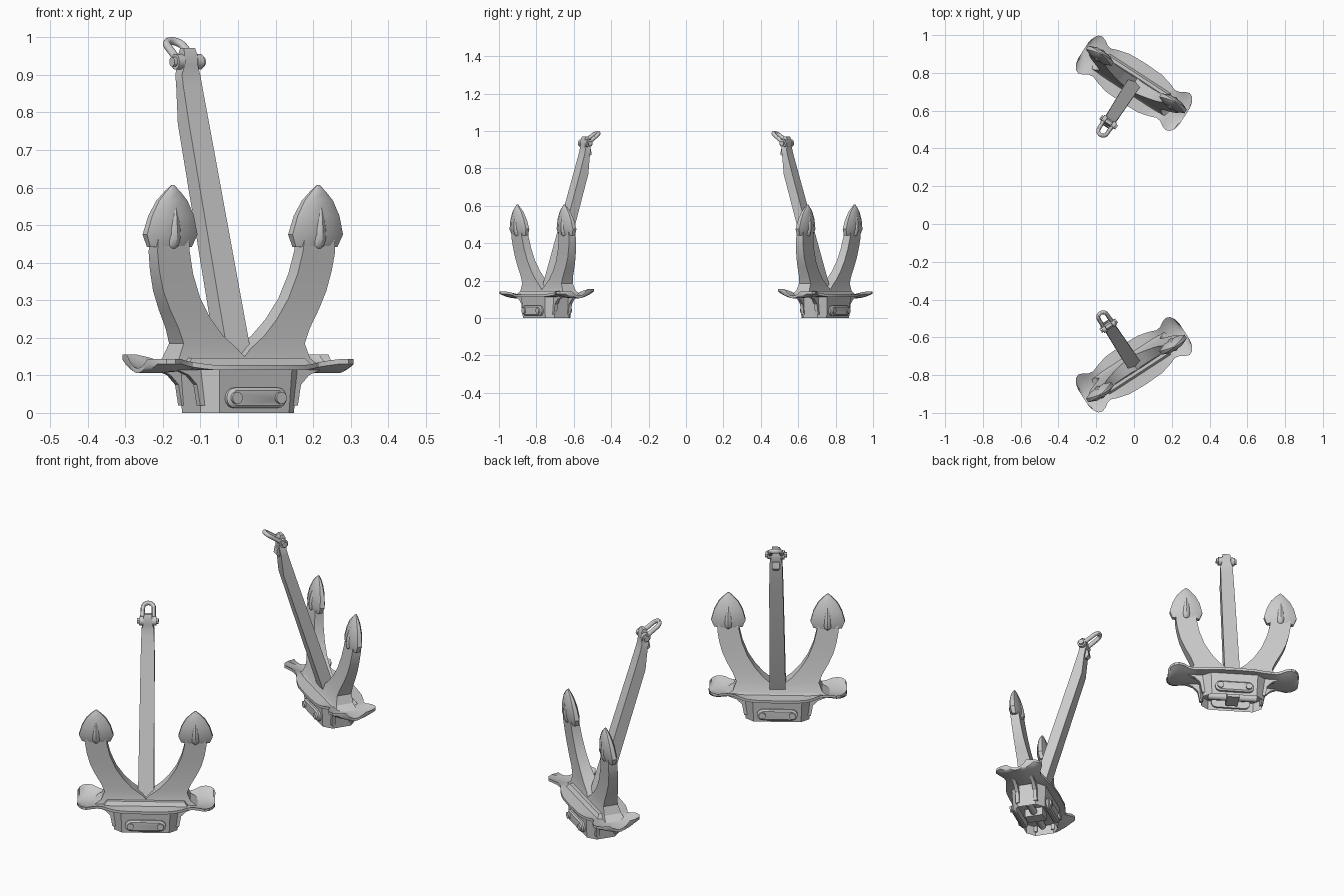
import bpy, bmesh, math
from mathutils import Matrix, Vector

if "Cube" in bpy.data.objects:
    bpy.data.objects.remove(bpy.data.objects["Cube"])

# Local frame of one anchor: u = width, v = lean of the shank, z = up.
PLACE = Matrix.Translation((0, -0.745, 0)) @ Matrix.Rotation(math.radians(33), 4, 'Z')


def finish(bm, name):
    """Place the part, mirror it to the second anchor, shade it."""
    bmesh.ops.transform(bm, matrix=PLACE, verts=bm.verts)
    bmesh.ops.recalc_face_normals(bm, faces=bm.faces)
    me = bpy.data.meshes.new(name)
    bm.to_mesh(me)
    bm.free()
    ob = bpy.data.objects.new(name, me)
    bpy.context.collection.objects.link(ob)
    m = ob.modifiers.new("second_anchor", 'MIRROR')
    m.use_axis = (False, True, False)
    m.use_mirror_merge = False
    bpy.ops.object.select_all(action='DESELECT')
    ob.select_set(True)
    bpy.context.view_layer.objects.active = ob
    bpy.ops.object.shade_smooth_by_angle(angle=math.radians(30))
    return ob


def loft(bm, rings):
    """Join rings of equal point count with quads and cap both ends."""
    vs = [[bm.verts.new(p) for p in r] for r in rings]
    n = len(vs[0])
    for a, b in zip(vs, vs[1:]):
        for i in range(n):
            bm.faces.new((a[i], a[(i + 1) % n], b[(i + 1) % n], b[i]))
    return bm.faces.new(vs[0]), bm.faces.new(vs[-1])


def tube(bm, pts, r, normal, seg=14):
    """Round bar along a path lying in the plane with the given normal."""
    pts, n, rings = [Vector(p) for p in pts], Vector(normal).normalized(), []
    for i, p in enumerate(pts):
        t = (pts[min(i + 1, len(pts) - 1)] - pts[max(i - 1, 0)]).normalized()
        b = t.cross(n)
        rings.append([p + r * (math.cos(k * math.tau / seg) * n + math.sin(k * math.tau / seg) * b)
                      for k in range(seg)])
    loft(bm, rings)


def rect(u0, u1, v0, v1, z):
    return [(u0, v0, z), (u1, v0, z), (u1, v1, z), (u0, v1, z)]


def interp(table, x):
    for (a, p), (b, q) in zip(table, table[1:]):
        if x <= b:
            return p + (q - p) * (x - a) / (b - a)
    return table[-1][1]


# Crown box: octagonal block with a pocket underneath
def octagon(a, a2, b, b2, z):
    return [(a, -b2, z), (a, b2, z), (a2, b, z), (-a2, b, z),
            (-a, b2, z), (-a, -b2, z), (-a2, -b, z), (a2, -b, z)]


bm = bmesh.new()
bottom, _ = loft(bm, [octagon(.148, .11, .08, .045, .0), octagon(.158, .115, .087, .05, .118)])
bmesh.ops.inset_region(bm, faces=[bottom], thickness=.038)
pocket = bmesh.ops.extrude_face_region(bm, geom=[bottom])
bmesh.ops.translate(bm, vec=(0, 0, .05), verts=[e for e in pocket['geom'] if isinstance(e, bmesh.types.BMVert)])
bmesh.ops.delete(bm, geom=[bottom], context='FACES')
finish(bm, "crown_box")

# Crown pin and shank heel seen in the pocket
bm = bmesh.new()
tube(bm, [(-.12, 0, .03), (.12, 0, .03)], .017, (0, 1, 0))
loft(bm, [rect(-.03, .03, -.045, .045, .008), rect(-.03, .03, -.045, .045, .06)])
finish(bm, "crown_pin")

# Pill-shaped cover plates with bolt heads on both box sides
bm = bmesh.new()


def stadium(half, r, v):
    pts = []
    for side in (1, -1):
        for k in range(9):
            a = -math.pi / 2 + k * math.pi / 8
            pts.append((side * (half + r * math.cos(a)), v, .04 + side * r * math.sin(a)))
    return pts


for s in (1, -1):
    loft(bm, [stadium(.068, .027, s * .07), stadium(.068, .027, s * .092), stadium(.064, .02, s * .098)])
    for u in (-.07, .07):
        tube(bm, [(u, s * .08, .04), (u, s * .106, .04)], .016, (1, 0, 0))
finish(bm, "cover_plates")

# Tripping plate: bone-shaped outline with curled lobes
WIDTH = [(0, .122), (.1, .118), (.16, .104), (.2, .088), (.225, .092), (.25, .108),
         (.275, .117), (.297, .108), (.312, .085), (.32, .05)]
half_us = [0, .05, .1, .14, .17, .2, .225, .25, .275, .297, .312, .32]
us = [-u for u in half_us[:0:-1]] + half_us
NV = 10
bm = bmesh.new()
layers = []
for dz in (0, -.013):
    grid = []
    for u in us:
        lobe = max(0, min(1, (abs(u) - .15) / .1))
        row = []
        for j in range(NV + 1):
            f = 2 * j / NV - 1
            curl = (.036 if f > 0 else .024) * f * f - .008
            row.append(bm.verts.new((u, f * interp(WIDTH, abs(u)), .127 + lobe * curl + dz)))
        grid.append(row)
    for a, b in zip(grid, grid[1:]):
        for j in range(NV):
            bm.faces.new((a[j], a[j + 1], b[j + 1], b[j]))
    layers.append(grid)
rims = [[r[0] for r in g] + g[-1][1:] + [r[-1] for r in g[-2::-1]] + g[0][-2:0:-1] for g in layers]
for i in range(len(rims[0])):
    k = (i + 1) % len(rims[0])
    bm.faces.new((rims[0][i], rims[0][k], rims[1][k], rims[1][i]))
finish(bm, "tripping_plate")

# Ribs under the plate ends
bm = bmesh.new()
for s in (1, -1):
    for v in (-.045, .045):
        prof = [(.14, .02), (.155, .02), (.165, .075), (.19, .1), (.235, .118), (.14, .118)]
        loft(bm, [[(s * u, v + d, z) for u, z in prof] for d in (-.009, .009)])
finish(bm, "plate_ribs")

# Raised base between the arms
bm = bmesh.new()
loft(bm, [rect(-.2, .2, -.065, .065, .12), rect(-.18, .18, -.05, .05, .146)])
finish(bm, "arm_base")

# Curved arms: (outer u, z, inner u, z, half thickness)
ARM = [(.24, .122, .0, .122, .05), (.208, .145, .0, .15, .042), (.192, .185, .02, .17, .036),
       (.208, .225, .065, .205, .032), (.236, .275, .105, .25, .028), (.259, .325, .14, .305, .025),
       (.274, .38, .166, .37, .023), (.282, .43, .18, .43, .022), (.28, .48, .185, .48, .02)]


def lean(z):
    return .012 - .1 * (z - .12)


bm = bmesh.new()
for s in (1, -1):
    loft(bm, [[(s * a, lean(az) - t, az), (s * b, lean(bz) - t, bz),
               (s * b, lean(bz) + t, bz), (s * a, lean(az) + t, az)] for a, az, b, bz, t in ARM])
finish(bm, "fluke_arms")

# Pointed fluke heads: (z, half width, half thickness), six-sided section
HEAD = [(.442, .066, .021), (.475, .08, .028), (.525, .066, .025), (.565, .045, .018),
        (.59, .022, .011), (.607, .003, .004)]
bm = bmesh.new()
for s in (1, -1):
    rings = []
    for z, w, t in HEAD:
        ring = [(-w, -.4 * t), (-.5 * w, -t), (.5 * w, -t), (w, -.4 * t),
                (w, .4 * t), (.5 * w, t), (-.5 * w, t), (-w, .4 * t)]
        rings.append([(s * .231 + u, lean(z) + v, z) for u, v in ring])
    loft(bm, rings)
finish(bm, "fluke_heads")

# Teardrop bosses on both fluke faces
BOSS = [(.438, .012), (.445, .02), (.465, .025), (.49, .024), (.52, .018), (.545, .01), (.56, .003)]
bm = bmesh.new()
for s in (1, -1):
    loft(bm, [[(s * .231 + w * math.cos(k * math.tau / 16),
                lean(z) + (.014 + w * .85) * math.sin(k * math.tau / 16), z) for k in range(16)]
              for z, w in BOSS])
finish(bm, "fluke_bosses")

# Leaning shank: (z, half width, rear v, front v)
SHANK = [(.1, .038, -.026, .034), (.77, .032, .19, .245), (.87, .03, .221, .256),
         (.9, .029, .229, .262), (.925, .021, .229, .265), (.955, .02, .23, .262), (.972, .018, .238, .254)]
bm = bmesh.new()
loft(bm, [rect(-w, w, a, b, z) for z, w, a, b in SHANK])
finish(bm, "shank")

# Shackle: U-shaped bow, ears, cross pin
bm = bmesh.new()
d = Vector((0, .82, .57))
pin = Vector((0, .246, .935))
U = Vector((1, 0, 0))
path = [pin - U * .028, pin - U * .026 + d * .035]
path += [pin + d * .072 + .025 * (-U * math.cos(k * math.pi / 10) + d * math.sin(k * math.pi / 10))
         for k in range(11)]
path += [pin + U * .026 + d * .035, pin + U * .028]
tube(bm, path, .0105, U.cross(d), 12)
for s in (1, -1):
    tube(bm, [pin + U * s * .02, pin + U * s * .04], .021, (0, 0, 1), 16)
tube(bm, [pin - U * .05, pin + U * .05], .013, (0, 0, 1), 12)
finish(bm, "shackle")

# Small lug below the shackle
bm = bmesh.new()
loft(bm, [rect(-.012, .012, .24, .262, .862), rect(-.018, .018, .24, .275, .875),
          rect(-.018, .018, .24, .27, .905)])
finish(bm, "shank_lug")
